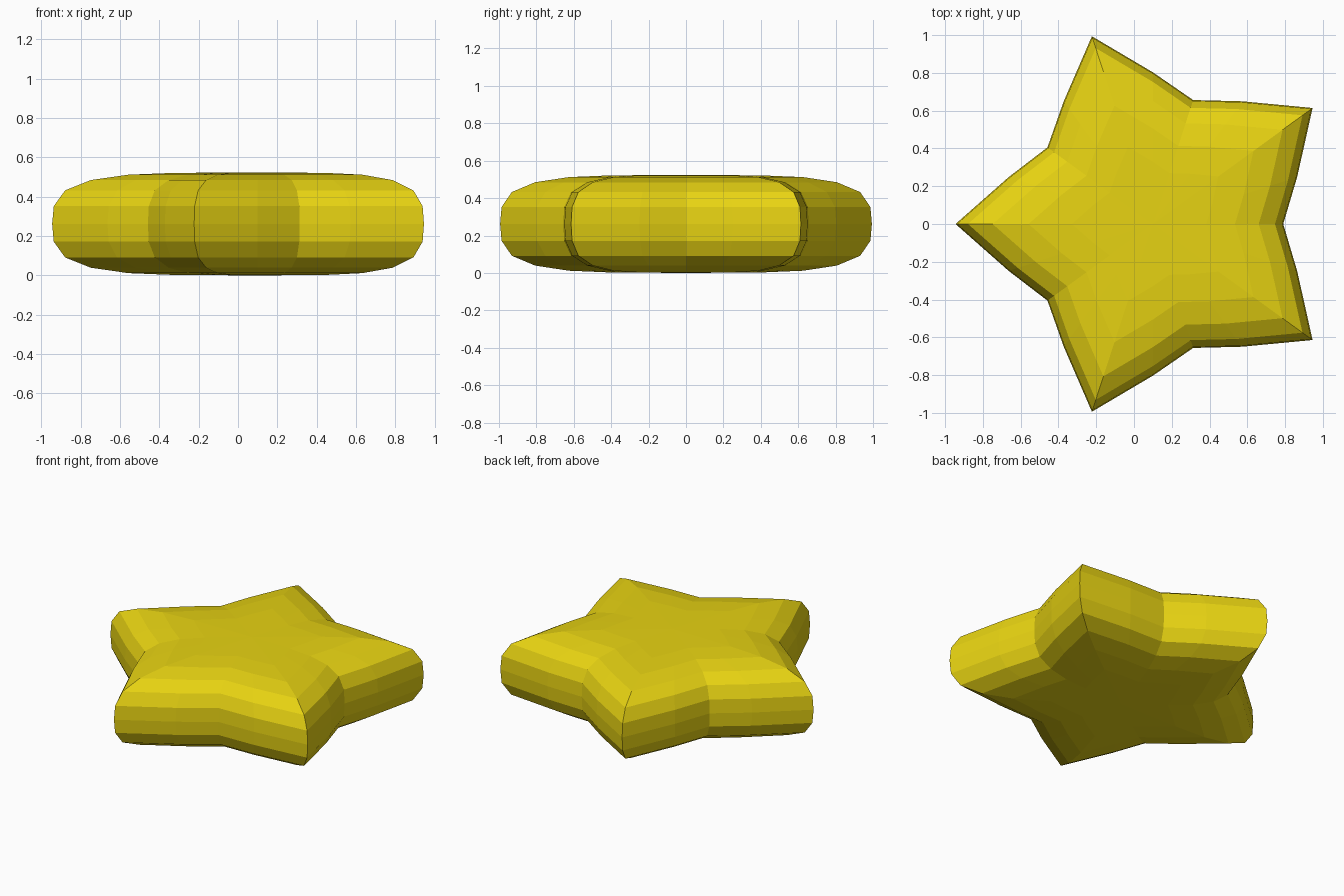
import bpy, bmesh, math

if "Cube" in bpy.data.objects:
    bpy.data.objects.remove(bpy.data.objects["Cube"])

# Star outline radii every 18 degrees, repeated five times: inner, mid, tip, mid
OUTLINE = [0.69, 0.803, 1.045, 0.803] * 5
# Puffy cross-section: (radius factor, height factor), equator to near the pole
RIM = [(0.992, 0.345), (0.937, 0.65), (0.812, 0.85), (0.63, 0.955), (0.41, 0.99)]
PROFILE = [(r, -h) for r, h in reversed(RIM)] + [(1, 0)] + RIM
CX, HALF = 0.10, 0.262

bm = bmesh.new()


def ring(factor, height):
    verts = []
    for i, r in enumerate(OUTLINE):
        a = math.radians(18 * i)
        verts.append(bm.verts.new((CX + r * factor * math.cos(a),
                                   r * factor * math.sin(a),
                                   HALF * (1 + height))))
    return verts


# Body rings
rings = [ring(f, h) for f, h in PROFILE]
n = len(OUTLINE)
for low, high in zip(rings, rings[1:]):
    for i in range(n):
        j = (i + 1) % n
        bm.faces.new((low[i], low[j], high[j], high[i]))

# Closing fans, bottom and top
for loop, z in ((rings[0], 0), (rings[-1], 2 * HALF)):
    pole = bm.verts.new((CX, 0, z))
    for i in range(n):
        bm.faces.new((loop[i], loop[(i + 1) % n], pole))
bmesh.ops.recalc_face_normals(bm, faces=bm.faces)

mesh = bpy.data.meshes.new("star")
bm.to_mesh(mesh)
bm.free()
star = bpy.data.objects.new("star", mesh)
bpy.context.collection.objects.link(star)

# Yellow finish
mat = bpy.data.materials.new("yellow")
mat.diffuse_color = (0.80, 0.65, 0.006, 1)
mat.use_nodes = True
mat.node_tree.nodes["Principled BSDF"].inputs["Base Color"].default_value = mat.diffuse_color
mesh.materials.append(mat)
